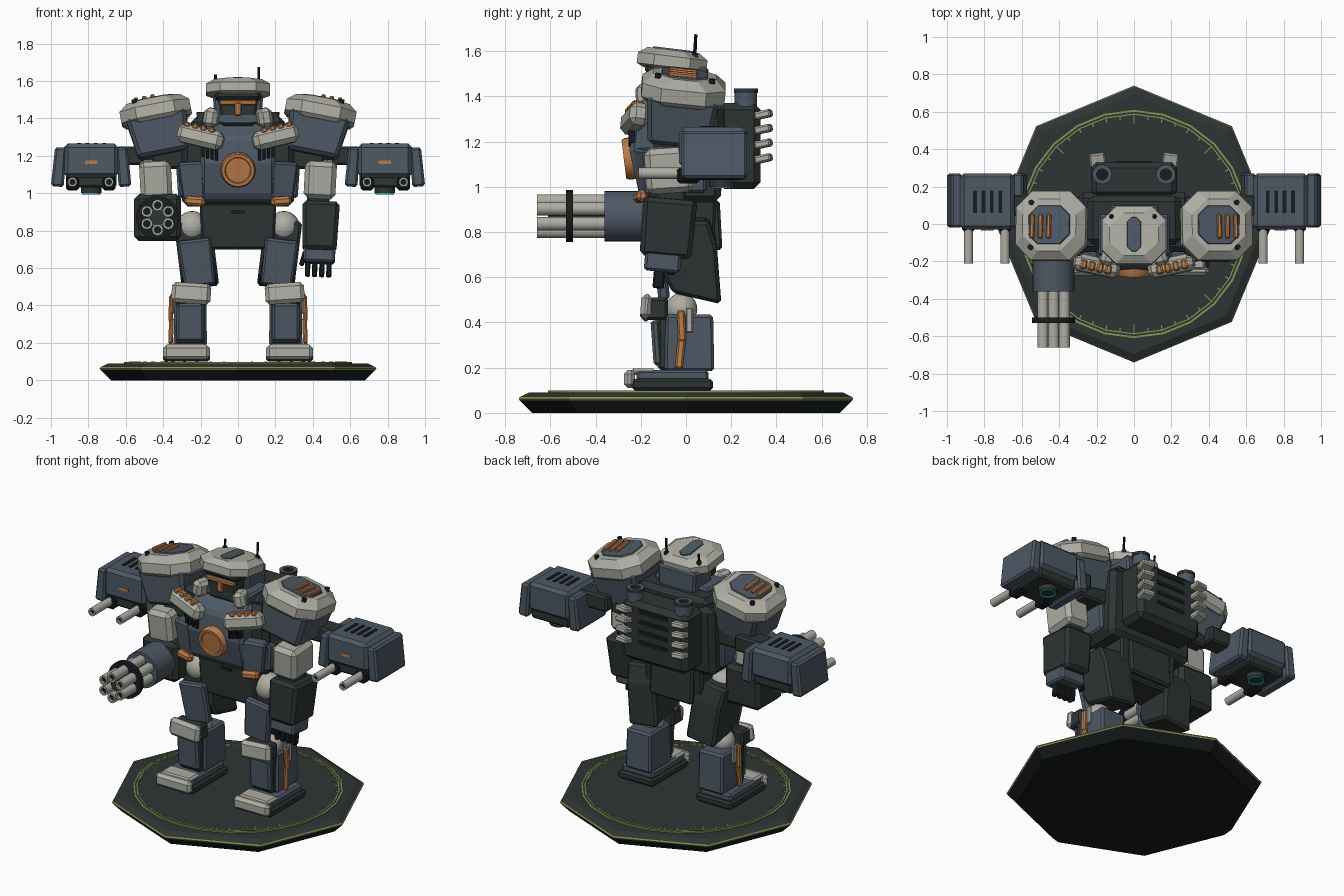
import bpy, bmesh
from math import radians, pi, sin, cos
from mathutils import Matrix, Euler, Vector

cube = bpy.data.objects.get("Cube")
if cube:
    bpy.data.objects.remove(cube, do_unlink=True)


def material(name, r, g, b):
    m = bpy.data.materials.new(name)
    m.use_nodes = True
    m.diffuse_color = (r, g, b, 1)
    m.node_tree.nodes["Principled BSDF"].inputs["Base Color"].default_value = (r, g, b, 1)
    return m


LIGHT = material("pale_armour", .42, .42, .37)
BLUE = material("slate_blue", .075, .1, .13)
DARK = material("dark_green_grey", .026, .036, .034)
BLACK = material("near_black", .009, .012, .013)
ORANGE = material("copper_orange", .5, .2, .065)
YELLOW = material("olive_yellow", .27, .29, .085)
CYAN = material("cyan_glow", .04, .42, .48)


def frame(loc=(0, 0, 0), rot=(0, 0, 0)):
    return Matrix.Translation(loc) @ Euler([radians(a) for a in rot]).to_matrix().to_4x4()


HOME = frame()
FORWARD = (90, 0, 0)


def finish(name, bm, mat, mtx, bevel=0, both=False, smooth=False):
    """Turn a bmesh into one object, or into a mirrored left/right pair."""
    bmesh.ops.recalc_face_normals(bm, faces=bm.faces)
    bm.transform(mtx)
    for side in (("left_", "right_") if both else ("",)):
        if side == "right_":
            bm.transform(Matrix.Diagonal((-1, 1, 1, 1)))
            bmesh.ops.reverse_faces(bm, faces=bm.faces)
        me = bpy.data.meshes.new(side + name)
        bm.to_mesh(me)
        me.materials.append(mat)
        if smooth:
            me.shade_smooth()
            me.set_sharp_from_angle(angle=radians(35))
        ob = bpy.data.objects.new(side + name, me)
        bpy.context.collection.objects.link(ob)
        if bevel:
            mod = ob.modifiers.new("edge_bevel", "BEVEL")
            mod.width = bevel
            mod.segments = 1
    bm.free()


def box(name, mat, size, loc, rot=(0, 0, 0), base=HOME, bevel=.012, taper=(1, 1), both=False):
    """Box whose lower end is scaled by taper."""
    bm = bmesh.new()
    bmesh.ops.create_cube(bm, size=1)
    for v in bm.verts:
        if v.co.z < 0:
            v.co.x *= taper[0]
            v.co.y *= taper[1]
        v.co *= Vector(size)
    finish(name, bm, mat, base @ frame(loc, rot), bevel, both)


def lathe(name, mat, profile, loc=(0, 0, 0), rot=(0, 0, 0), base=HOME, n=24, both=False):
    bm = bmesh.new()
    vs = [bm.verts.new((r, 0, z)) for r, z in profile]
    edges = [bm.edges.new(p) for p in zip(vs, vs[1:])]
    bmesh.ops.spin(bm, geom=vs + edges, cent=(0, 0, 0), axis=(0, 0, 1), angle=2 * pi, steps=n)
    bmesh.ops.remove_doubles(bm, verts=bm.verts, dist=1e-5)
    finish(name, bm, mat, base @ frame(loc, rot), both=both, smooth=n > 8)


def cyl(name, mat, r, length, loc, rot=(0, 0, 0), base=HOME, n=20, both=False):
    h = length / 2
    lathe(name, mat, [(0, -h), (r, -h), (r, h), (0, h)], loc, rot, base, n, both)


def tube(name, mat, r, hole, length, loc, rot=(0, 0, 0), base=HOME, both=False):
    h = length / 2
    lathe(name, mat, [(hole, -h), (r, -h), (r, h), (hole, h), (hole, -h)], loc, rot, base, 24, both)


def ball(name, mat, r, loc, both=False):
    bm = bmesh.new()
    bmesh.ops.create_uvsphere(bm, u_segments=20, v_segments=12, radius=r)
    finish(name, bm, mat, frame(loc), both=both, smooth=True)


def prism(name, mat, outline, width, loc, rot=(0, 0, 0), bevel=.012, both=False):
    """Side outline (y, z) extruded across x."""
    bm = bmesh.new()
    face = bm.faces.new([bm.verts.new((-width / 2, y, z)) for y, z in outline])
    out = bmesh.ops.extrude_face_region(bm, geom=[face])
    bmesh.ops.translate(bm, vec=(width, 0, 0), verts=[g for g in out["geom"] if isinstance(g, bmesh.types.BMVert)])
    finish(name, bm, mat, frame(loc, rot), bevel, both)


def octagon(name, mat, w, d, cut, layers, base, both=False):
    """Chamfered rectangle stacked through (height, inset) layers."""
    bm = bmesh.new()
    rings = []
    for z, inset in layers:
        x, y, c = w / 2 - inset, d / 2 - inset, cut
        pts = [(x, y - c), (x - c, y), (c - x, y), (-x, y - c), (-x, c - y), (c - x, -y), (x - c, -y), (x, c - y)]
        rings.append([bm.verts.new((px, py, z)) for px, py in pts])
    bm.faces.new(rings[0])
    bm.faces.new(rings[-1])
    for a, b in zip(rings, rings[1:]):
        for i in range(8):
            j = (i + 1) % 8
            bm.faces.new((a[i], a[j], b[j], b[i]))
    finish(name, bm, mat, base, 0, both)


# Display base
lathe("base_underside", BLACK, [(0, 0), (.68, 0), (.735, .055)], n=8)
lathe("base_trim", YELLOW, [(.735, .055), (.74, .062), (.735, .07)], n=8)
lathe("base_top", DARK, [(.735, .07), (.695, .09), (0, .09)], n=8)
cyl("base_disc", DARK, .6, .008, (0, 0, .093), n=64)
tube("outer_dial_ring", YELLOW, .61, .6, .008, (0, 0, .094))
tube("inner_dial_ring", YELLOW, .59, .584, .004, (0, 0, .097))
for i in range(48):
    a = i * pi / 24
    size = .05 if i % 6 == 0 else .022
    r = .584 - size / 2
    box("dial_tick", YELLOW, (size, .006, .003), (r * cos(a), r * sin(a), .098), (0, 0, i * 7.5), bevel=0)

# Legs
box("foot_sole", DARK, (.25, .36, .05), (.275, -.06, .125), both=True)
box("foot_upper", BLUE, (.22, .32, .05), (.275, -.06, .165), both=True)
box("toe_cap", LIGHT, (.25, .05, .08), (.275, -.25, .15), bevel=.018, both=True)
box("toe_plate", LIGHT, (.21, .11, .03), (.275, -.19, .182), both=True)
box("shin", BLUE, (.17, .21, .25), (.255, .015, .31), taper=(1.05, 1.05), both=True)
box("shin_liner", DARK, (.15, .05, .24), (.255, -.1, .31), both=True)
box("shin_plate", BLUE, (.145, .04, .2), (.255, -.13, .31), (4, 0, 0), both=True)
for part, (z, y, tilt) in {"upper": (.385, -.02, 3), "lower": (.265, -.025, -6)}.items():
    box(part + "_calf_piston", ORANGE, (.025, .035, .14), (.358, y, z), (tilt, -2, 0), bevel=.008, both=True)
box("calf_strut", LIGHT, (.02, .03, .11), (.35, .015, .41), bevel=.005, both=True)
ball("knee_joint", LIGHT, .07, (.25, -.02, .46), both=True)
box("knee_block", DARK, (.19, .1, .1), (.245, -.13, .46), both=True)
box("knee_plate", LIGHT, (.21, .05, .11), (.25, -.175, .465), (-4, -4, 0), bevel=.02, both=True)
prism("thigh", DARK, [(-.1, -.08), (-.06, -.16), (.155, -.21), (.135, .05), (.1, .16), (-.09, .16)],
      .2, (.225, 0, .7), (0, 7, 0), .015, both=True)
box("thigh_plate", BLUE, (.18, .05, .25), (.22, -.11, .63), (6, 7, 0), taper=(.92, 1), both=True)
ball("hip_joint", LIGHT, .085, (.245, -.03, .82), both=True)

# Pelvis and torso
box("pelvis", DARK, (.41, .25, .25), (0, .01, .825), taper=(.95, .9))
box("pelvis_notch", BLACK, (.07, .01, .015), (0, -.117, .9), bevel=0)
box("rear_skirt", DARK, (.3, .04, .22), (0, .135, .83), (3, 0, 0))
box("torso_core", DARK, (.6, .32, .44), (0, .01, 1.15), taper=(1, .9), bevel=.03)
box("torso_yoke", DARK, (.5, .26, .14), (0, .02, 1.34), bevel=.03)
box("lower_side_plate", BLUE, (.04, .24, .17), (.305, -.03, 1.06), (0, 4, 0), both=True)
prism("chest", BLUE, [(-.17, .95), (-.21, .98), (-.25, 1.16), (-.23, 1.3), (-.12, 1.39), (-.1, .95)], .4, (0, 0, 0), bevel=.02)
box("chest_flank", BLUE, (.15, .07, .2), (.235, -.17, 1.07), (6, 3, 18), taper=(.85, 1), both=True)
box("waist_lamp", ORANGE, (.11, .05, .05), (.23, -.2, .957), (0, -5, 10), bevel=.014, both=True)
lathe("reactor_ring", ORANGE, [(.06, 0), (.07, .025), (.086, .025), (.093, .01), (.093, -.03)], (0, -.25, 1.125), (97, 0, 0), n=32)
cyl("reactor_lens", ORANGE, .068, .03, (0, -.25, 1.125), (97, 0, 0), n=32)
for i in range(4):
    box("chest_vent", BLACK, (.018, .03, .07), (.115 + i * .024, -.24, 1.21 + i * .006), bevel=.003, both=True)

# Collar armour with orange louvres
collar = frame((.2, -.225, 1.3), (-8, -13, 12))
box("collar_plate", LIGHT, (.25, .09, .1), (0, 0, 0), base=collar, bevel=.025, both=True)
for i in range(4):
    box("collar_louvre", ORANGE, (.034, .05, .03), (-.055 + i * .046, -.012, .046), base=collar, bevel=.008, both=True)

# Head
box("neck_collar", BLUE, (.38, .22, .06), (0, -.06, 1.4))
box("helmet", BLUE, (.27, .18, .18), (0, .01, 1.44), taper=(.9, 1))
box("face", DARK, (.22, .12, .16), (0, -.11, 1.44), taper=(.8, 1))
box("visor", ORANGE, (.2, .16, .028), (0, -.105, 1.485), bevel=.006)
box("nose_guard", ORANGE, (.035, .03, .07), (0, -.175, 1.45), bevel=.006)
box("jaw_guard", LIGHT, (.075, .1, .1), (.14, -.17, 1.405), (0, -10, 15), bevel=.02, both=True)
crown = frame((0, -.06, 1.565), (-7, 0, 0))
octagon("crown_plate", LIGHT, .34, .31, .075, [(-.05, .03), (-.035, 0), (.012, 0), (.04, .04)], crown)
octagon("crown_hatch", BLUE, .08, .19, .025, [(.03, 0), (.046, .004)], crown)
box("brow", DARK, (.24, .23, .04), (0, 0, -.055), base=crown)
for x, h in ((.11, .11), (-.12, .07)):
    cyl("antenna", BLACK, .007, h, (x, .04, 1.565 + h / 2), (-4, 0, 0), n=8)
    cyl("antenna_foot", DARK, .014, .03, (x, .04, 1.575), n=8)

# Shoulders
pad = frame((.443, -.01, 1.445), (-6, 11, 0))
box("shoulder_shell", BLUE, (.33, .32, .22), (0, 0, -.14), base=pad, bevel=.02, taper=(.82, .85), both=True)
octagon("shoulder_pad", LIGHT, .38, .37, .085, [(-.065, .02), (-.045, 0), (.015, 0), (.055, .045)], pad, both=True)
octagon("shoulder_inset", BLUE, .23, .21, .05, [(.05, 0), (.062, .005)], pad, both=True)
for i in range(3):
    box("shoulder_louvre", ORANGE, (.024, .13, .025), (.0 + i * .045, -.01, .066), base=pad, bevel=.006, both=True)
for x, y in ((.1, .12), (.1, -.12)):
    cyl("pad_bolt", BLACK, .014, .02, (x, y, .055), base=pad, n=12, both=True)
box("shoulder_joint", DARK, (.2, .2, .2), (.36, .0, 1.23), both=True)

# Arms
box("upper_arm", LIGHT, (.17, .21, .2), (.44, -.075, 1.075), (4, 3, 0), bevel=.025, both=True)
box("elbow", DARK, (.12, .14, .12), (.43, -.07, .98), both=True)
wrist = frame((.44, -.08, .82), (-5, 2, 0))
box("forearm", DARK, (.2, .24, .26), (0, 0, 0), base=wrist, bevel=.02, taper=(.9, .95))
box("wrist", BLUE, (.17, .16, .09), (0, -.01, -.15), base=wrist)
for i in range(4):
    box("finger", BLACK, (.028, .05, .1), (-.06 + i * .038, -.02, -.22), base=wrist, bevel=.006)
box("thumb", BLACK, (.025, .04, .08), (-.085, .03, -.17), (0, 15, 0), base=wrist, bevel=.006)

# Rotary cannon
gun = frame((-.43, 0, .87), FORWARD)
box("cannon_housing", DARK, (.25, .25, .25), (0, 0, .065), base=gun, bevel=.025)
cyl("cannon_drum", BLUE, .112, .18, (0, 0, .27), base=gun, n=28)
cyl("cannon_core", DARK, .04, .26, (0, 0, .48), base=gun)
tube("cannon_clamp", BLACK, .115, .05, .03, (0, 0, .515), base=gun)
for i in range(6):
    a = i * pi / 3 + pi / 6
    spot = (.066 * cos(a), .066 * sin(a))
    tube("cannon_barrel", LIGHT, .03, .018, .3, (*spot, .51), base=gun)
    cyl("cannon_bore", BLACK, .019, .28, (*spot, .505), base=gun, n=12)

# Side weapon pods
box("pod_mount", DARK, (.2, .12, .1), (.55, .1, 1.2), both=True)
box("pod_body", BLUE, (.29, .3, .18), (.785, .12, 1.175), bevel=.02, both=True)
box("pod_belly", DARK, (.27, .26, .09), (.785, .12, 1.075), both=True)
for x, tilt, part in ((.613, 5, "inner"), (.957, -5, "outer")):
    box(part + "_pod_plate", BLUE, (.06, .29, .21), (x, .125, 1.14), (0, tilt, 0), taper=(1.15, 1), both=True)
for i in range(4):
    box("pod_vent", BLACK, (.02, .12, .006), (.715 + i * .045, .12, 1.266), bevel=0, both=True)
box("pod_marker", ORANGE, (.065, .006, .018), (.785, -.032, 1.165), bevel=0, both=True)
for x in (.69, .885):
    box("barrel_block", BLACK, (.07, .1, .07), (x, .01, 1.05), both=True)
    tube("pod_barrel", LIGHT, .025, .014, .2, (x, -.11, 1.06), FORWARD, both=True)
    cyl("pod_bore", BLACK, .015, .18, (x, -.105, 1.06), FORWARD, n=12, both=True)
cyl("pod_thruster", DARK, .055, .05, (.785, .16, 1.025), both=True)
tube("thruster_glow", CYAN, .05, .038, .008, (.785, .16, .998), both=True)

# Backpack
box("backpack", DARK, (.46, .19, .38), (0, .235, 1.18), bevel=.03)
tube("exhaust", BLUE, .05, .03, .08, (.17, .265, 1.395), both=True)
cyl("exhaust_core", BLACK, .032, .06, (.17, .265, 1.395), both=True)
tube("exhaust_lip", DARK, .053, .03, .018, (.17, .265, 1.425), both=True)
for i in range(4):
    z = 1.125 + i * .065
    box("cooling_fin", LIGHT, (.085, .075, .035), (.195, .342, z), (12, 0, -8), bevel=.008, both=True)
    box("back_slot", BLACK, (.2, .01, .025), (0, .33, z), bevel=0)
